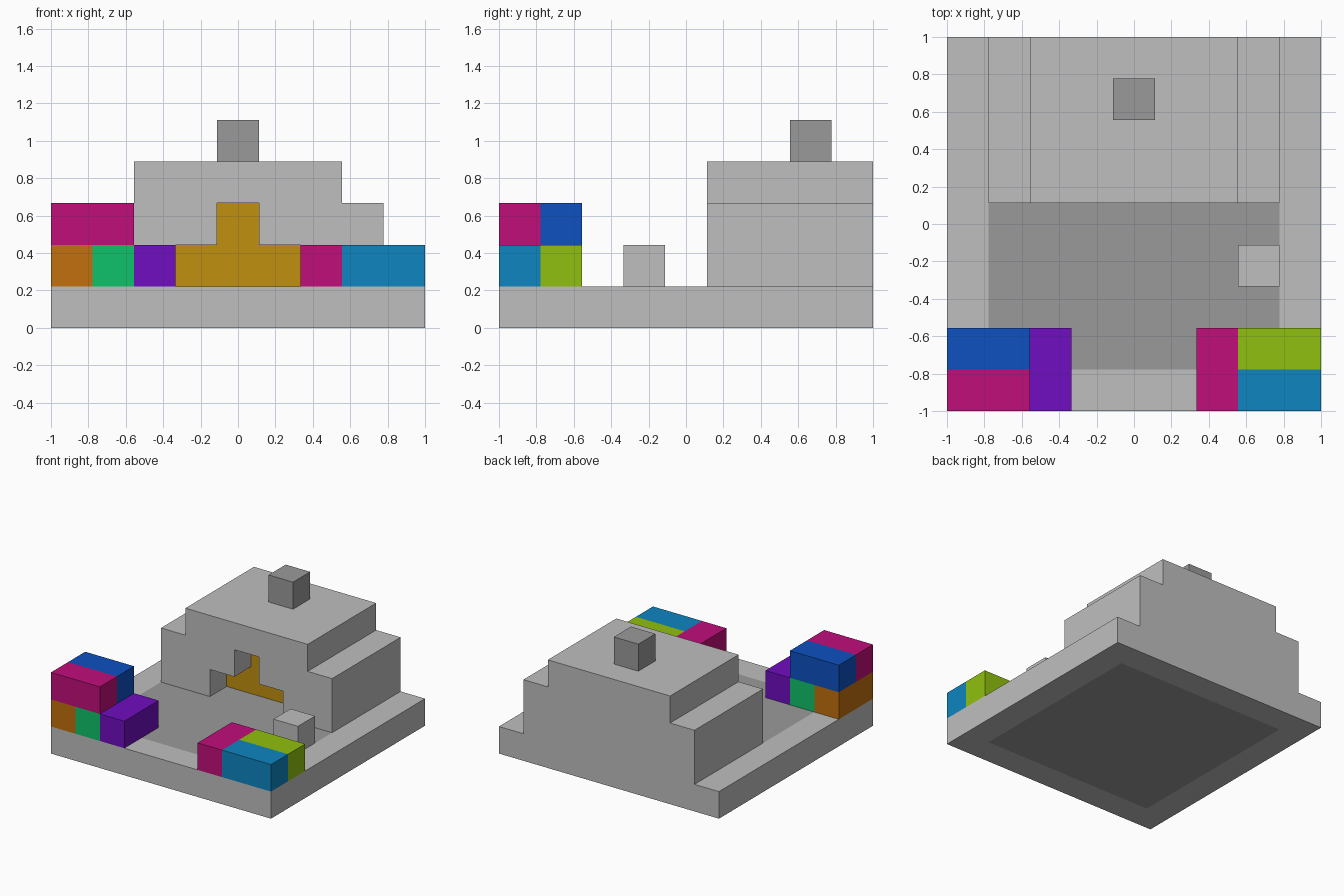
import bpy
import bmesh
from mathutils import Vector

if "Cube" in bpy.data.objects:
    bpy.data.objects.remove(bpy.data.objects["Cube"], do_unlink=True)

U = 2 / 9  # one block; the plot is 9 x 9 blocks


def material(name, rgb):
    def lin(c):
        c /= 255
        return c / 12.92 if c <= 0.04045 else ((c + 0.055) / 1.055) ** 2.4
    col = [lin(c) for c in rgb] + [1]
    m = bpy.data.materials.new(name)
    m.use_nodes = True
    m.diffuse_color = col
    m.node_tree.nodes["Principled BSDF"].inputs["Base Color"].default_value = col
    return m


LIGHT = material("light grey", (191, 191, 191))
DARK = material("dark grey", (154, 154, 154))
MAGENTA = material("magenta", (192, 14, 122))
BLUE = material("blue", (14, 80, 192))
ORANGE = material("orange", (194, 112, 14))
YELLOW = material("amber", (192, 144, 14))
GREEN = material("green", (14, 194, 106))
PURPLE = material("purple", (112, 14, 192))
CYAN = material("cyan", (14, 133, 192))
LIME = material("lime", (144, 192, 14))


def pos(x, y, z):
    """Block coordinates to model coordinates."""
    return Vector((x * U - 1, y * U - 1, z * U))


def finish(name, bm, *mats):
    bmesh.ops.recalc_face_normals(bm, faces=bm.faces)
    me = bpy.data.meshes.new(name)
    bm.to_mesh(me)
    bm.free()
    for m in mats:
        me.materials.append(m)
    ob = bpy.data.objects.new(name, me)
    bpy.context.collection.objects.link(ob)
    return ob


def box_bm(lo, hi):
    bm = bmesh.new()
    bmesh.ops.create_cube(bm, size=1)
    a, b = pos(*lo), pos(*hi)
    for v in bm.verts:
        v.co = (a + b) / 2 + v.co * (b - a)
    return bm


def box(name, lo, hi, mat):
    return finish(name, box_bm(lo, hi), mat)


def prism(name, outline, y0, y1, mat):
    """Extrude an x-z outline in block units from y0 to y1."""
    bm = bmesh.new()
    face = bm.faces.new([bm.verts.new(pos(x, y0, z)) for x, z in outline])
    new = bmesh.ops.extrude_face_region(bm, geom=[face])["geom"]
    verts = [g for g in new if isinstance(g, bmesh.types.BMVert)]
    bmesh.ops.translate(bm, vec=(0, (y1 - y0) * U, 0), verts=verts)
    return finish(name, bm, mat)


# Ground slab with a dark paved middle, above and below
bm = box_bm((0, 0, 0), (9, 9, 1))
for axis in (0, 1):
    for side in (-1, 1):
        p = Vector((0, 0, 0))
        p[axis] = side * 3.5 * U
        n = Vector((0, 0, 0))
        n[axis] = 1
        bmesh.ops.bisect_plane(bm, geom=bm.verts[:] + bm.edges[:] + bm.faces[:],
                               plane_co=p, plane_no=n)
for f in bm.faces:
    c = f.calc_center_median()
    f.material_index = int(max(abs(c.x), abs(c.y)) < 3.5 * U)
finish("ground_slab", bm, LIGHT, DARK)

# Stepped building with a doorway one block deep
building = prism("building", [(1, 1), (8, 1), (8, 3), (7, 3), (7, 4), (2, 4), (2, 3), (1, 3)],
                 5, 9, LIGHT)
cutter = prism("doorway_cutter", [(3, 0.5), (6, 0.5), (6, 2), (5, 2), (5, 3), (4, 3), (4, 2), (3, 2)],
               4.5, 6, LIGHT)
cutter.hide_render = True
mod = building.modifiers.new("doorway", "BOOLEAN")
mod.operation = "DIFFERENCE"
mod.solver = "EXACT"
mod.object = cutter
bpy.context.view_layer.objects.active = building
bpy.ops.object.modifier_apply(modifier=mod.name)
bpy.data.objects.remove(cutter, do_unlink=True)

# Door panel at the back of the doorway
prism("door_panel", [(3, 1), (6, 1), (6, 2), (5, 2), (5, 3), (4, 3), (4, 2), (3, 2)],
      5.98, 6, YELLOW)

# Chimney and courtyard stone
box("chimney", (4, 7, 4), (5, 8, 5), DARK)
box("courtyard_stone", (7, 3, 1), (8, 4, 2), LIGHT)

# Coloured stacks at the front corners
for name, lo, hi, mat in (
    ("right_stack_outer", (0, 0, 1), (1, 2, 2), ORANGE),
    ("right_stack_middle", (1, 0, 1), (2, 2, 2), GREEN),
    ("right_stack_inner", (2, 0, 1), (3, 2, 2), PURPLE),
    ("right_stack_top_front", (0, 0, 2), (2, 1, 3), MAGENTA),
    ("right_stack_top_back", (0, 1, 2), (2, 2, 3), BLUE),
    ("left_stack_inner", (6, 0, 1), (7, 2, 2), MAGENTA),
    ("left_stack_front", (7, 0, 1), (9, 1, 2), CYAN),
    ("left_stack_back", (7, 1, 1), (9, 2, 2), LIME),
):
    box(name, lo, hi, mat)
